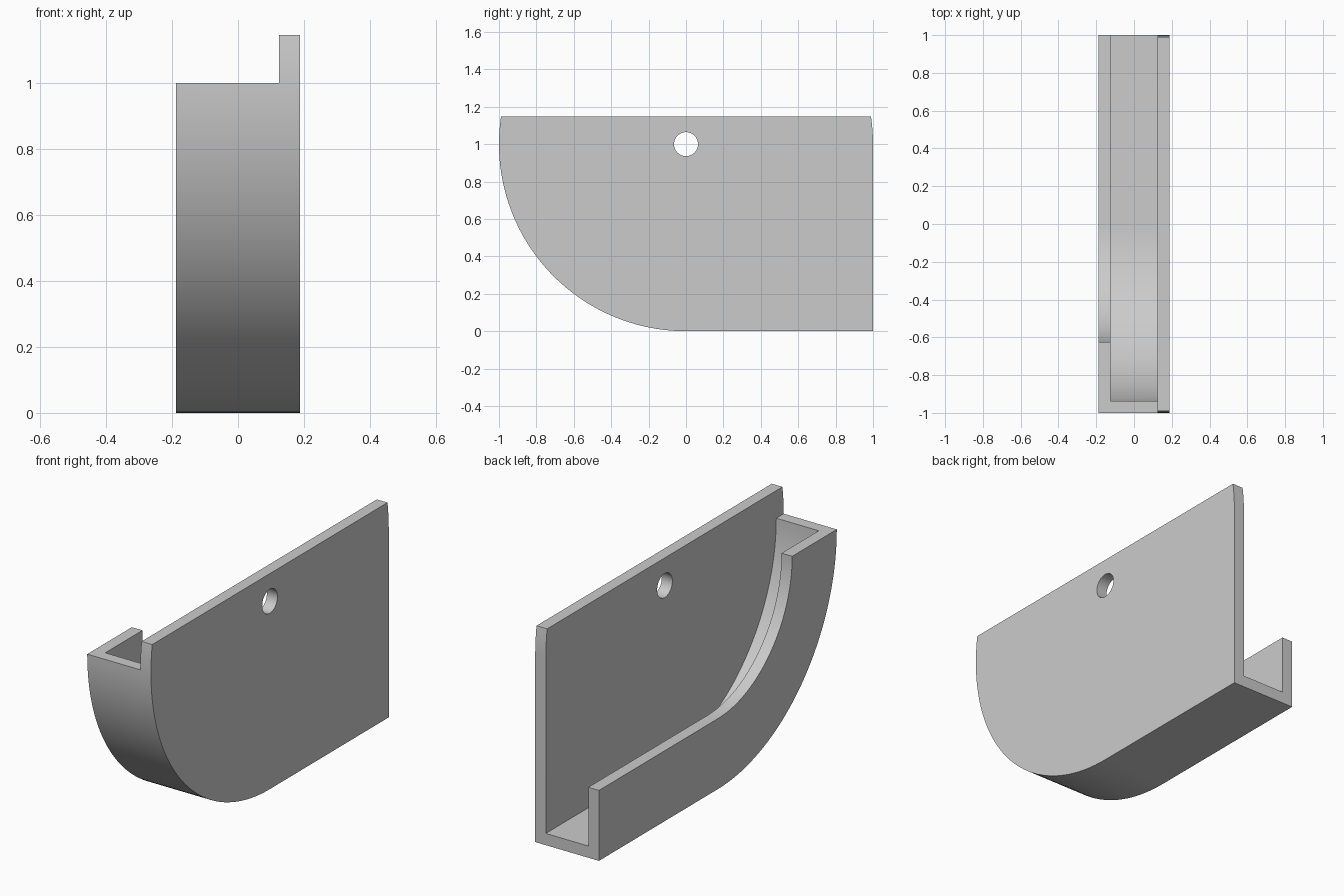
import bpy, bmesh
from math import sin, cos, pi, asin

cube = bpy.data.objects.get("Cube")
if cube:
    bpy.data.objects.remove(cube)

HALF, WALL = 0.1875, 0.0625      # half width, wall thickness
TOP = 1.147                      # height of the back plate
LIP = 0.625                      # inner radius of the front lip
STEPS = 40

grey = bpy.data.materials.new("plain grey")
grey.use_nodes = True
colour = (0.6, 0.6, 0.6, 1)
grey.diffuse_color = colour
grey.node_tree.nodes["Principled BSDF"].inputs["Base Color"].default_value = colour


def finish(bm, name):
    bmesh.ops.recalc_face_normals(bm, faces=bm.faces)
    mesh = bpy.data.meshes.new(name)
    bm.to_mesh(mesh)
    bm.free()
    mesh.materials.append(grey)
    obj = bpy.data.objects.new(name, mesh)
    bpy.context.collection.objects.link(obj)
    return obj


def extrude_profile(name, points, x0, x1):
    bm = bmesh.new()
    face = bm.faces.new([bm.verts.new((x0, y, z)) for y, z in points])
    new = bmesh.ops.extrude_face_region(bm, geom=[face])["geom"]
    verts = [v for v in new if isinstance(v, bmesh.types.BMVert)]
    bmesh.ops.translate(bm, verts=verts, vec=(x1 - x0, 0, 0))
    return finish(bm, name)


def path(r):
    """Quarter arc from the front rim to the bottom, then straight back."""
    arc = [(-r * cos(a), 1 - r * sin(a))
           for a in (pi / 2 * i / STEPS for i in range(STEPS + 1))]
    return arc + [(1, 1 - r)]


def apply_boolean(target, tool, operation):
    mod = target.modifiers.new(operation.lower(), "BOOLEAN")
    mod.operation, mod.object, mod.solver = operation, tool, "EXACT"
    bpy.context.view_layer.objects.active = target
    bpy.ops.object.modifier_apply(modifier=mod.name)
    bpy.data.objects.remove(tool)


# Back plate: rounded front edge, square lower back corner, slightly curved top corners
rise = asin(TOP - 1)
corner = [(cos(rise * i / 4), 1 + sin(rise * i / 4)) for i in range(1, 5)]
outline = path(1) + [(1, 1)] + corner + [(-y, z) for y, z in reversed(corner)]
plate = extrude_profile("holder_with_back_plate", outline, HALF - WALL, HALF)

# Mounting hole
R = 0.064
hole = extrude_profile("hole_cutter",
                       [(R * cos(a), 1 + R * sin(a))
                        for a in (2 * pi * i / 48 for i in range(48))], 0, 1)
hole.hide_render = True
apply_boolean(plate, hole, "DIFFERENCE")

# Tray: floor and lip section swept along the path
section = [(HALF - WALL, 1), (-HALF, 1), (-HALF, LIP),
           (WALL - HALF, LIP), (WALL - HALF, 1 - WALL), (HALF - WALL, 1 - WALL)]
bm = bmesh.new()
rails = [[bm.verts.new((x, y, z)) for y, z in path(r)] for x, r in section]
for a, b in zip(rails, rails[1:] + rails[:1]):
    for i in range(len(a) - 1):
        bm.faces.new((a[i], a[i + 1], b[i + 1], b[i]))
for end in (0, -1):
    bm.faces.new([rail[end] for rail in rails])
tray = finish(bm, "tray")
apply_boolean(plate, tray, "UNION")

# Smooth curved faces, keep corners crisp
bpy.ops.object.select_all(action="DESELECT")
plate.select_set(True)
bpy.context.view_layer.objects.active = plate
bpy.ops.object.shade_smooth_by_angle(angle=pi / 6)
